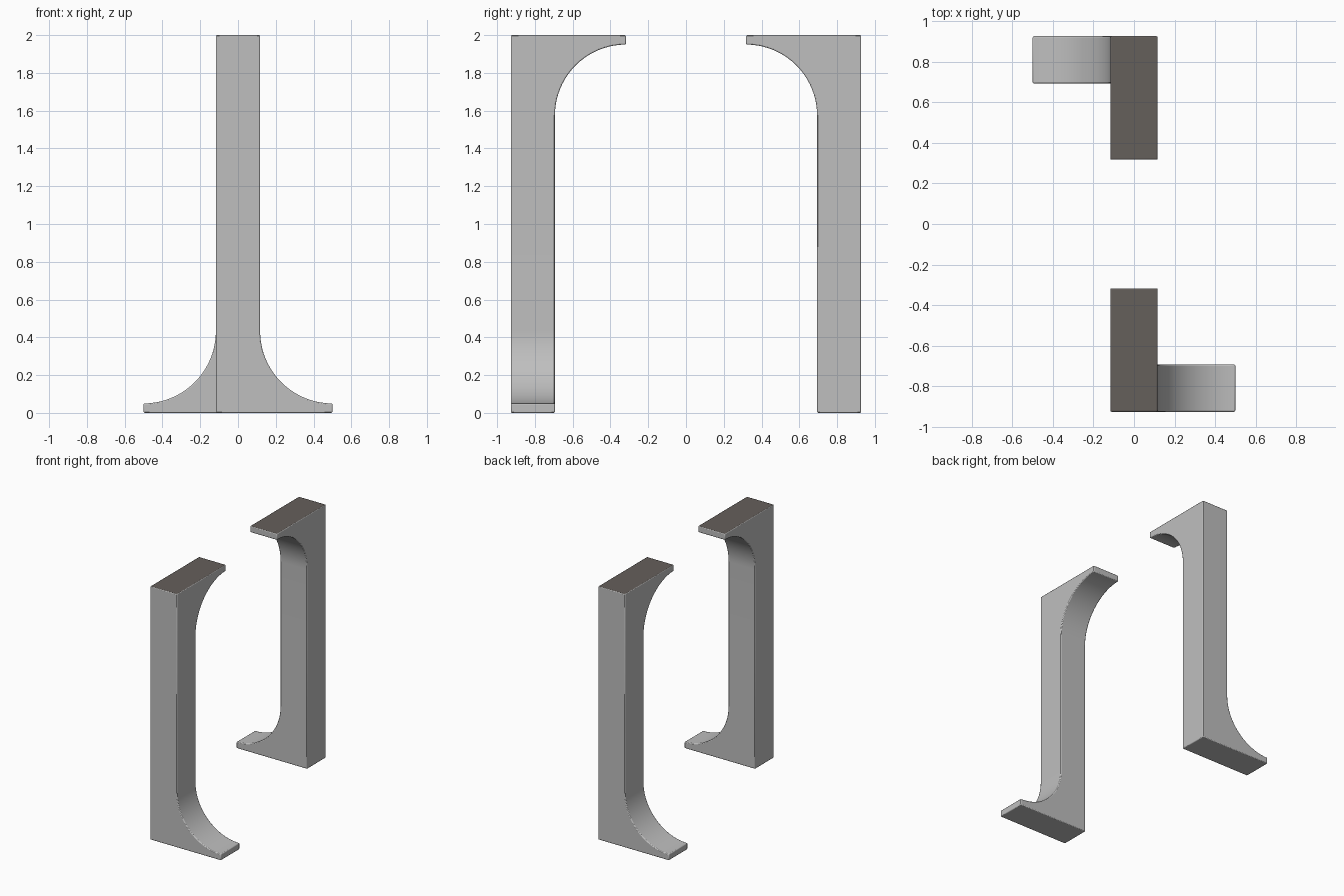
import bpy, bmesh, math
from mathutils import Matrix

if "Cube" in bpy.data.objects:
    bpy.data.objects.remove(bpy.data.objects["Cube"])

HALF = 0.117             # half width of the square post
Y_OUT, Y_IN = -0.927, -0.694
FOOT_X, ARM_Y = 0.5, -0.318
LIP, HEIGHT, MID = 0.05, 2.0, 1.0
STEPS = 20


def material(name, rgb):
    m = bpy.data.materials.new(name)
    m.diffuse_color = (*rgb, 1)
    m.use_nodes = True
    m.node_tree.nodes["Principled BSDF"].inputs["Base Color"].default_value = m.diffuse_color
    return m


grey = material("light grey", (0.52, 0.52, 0.52))
dark = material("dark warm grey", (0.13, 0.115, 0.105))


def flared_profile(back, front, tip):
    """Half post (u, height) flaring to a thin lip at height 0."""
    ru, rv = tip - front, tip - front
    pts = [(front, MID)]
    for i in range(STEPS + 1):
        a = math.pi / 2 * i / STEPS
        pts.append((tip - ru * math.cos(a), LIP + rv - rv * math.sin(a)))
    return pts + [(tip, 0), (back, 0), (back, MID)]


def extrude(bm, ring_a, ring_b):
    """Close two matching outlines, leaving the post's cut end open."""
    a = [bm.verts.new(p) for p in ring_a]
    b = [bm.verts.new(p) for p in ring_b]
    bm.faces.new(a)
    bm.faces.new(b[::-1])
    for i in range(len(a) - 1):
        bm.faces.new((a[i], a[i + 1], b[i + 1], b[i]))


def bracket_post(name, angle):
    bm = bmesh.new()
    # lower half: foot flares sideways
    foot = flared_profile(-HALF, HALF, FOOT_X)
    extrude(bm, [(u, Y_OUT, v) for u, v in foot], [(u, Y_IN, v) for u, v in foot])
    # upper half: arm flares towards the centre
    arm = flared_profile(Y_OUT, Y_IN, ARM_Y)
    extrude(bm, [(-HALF, u, HEIGHT - v) for u, v in arm],
            [(HALF, u, HEIGHT - v) for u, v in arm])
    bmesh.ops.remove_doubles(bm, verts=bm.verts, dist=1e-4)
    bmesh.ops.recalc_face_normals(bm, faces=bm.faces)
    # dark top surface
    for f in bm.faces:
        f.material_index = int(f.normal.z > 0.9 and f.calc_center_median().z > 1.9)
    bmesh.ops.transform(bm, matrix=Matrix.Rotation(angle, 4, 'Z'), verts=bm.verts)
    me = bpy.data.meshes.new(name)
    bm.to_mesh(me)
    bm.free()
    me.materials.append(grey)
    me.materials.append(dark)
    ob = bpy.data.objects.new(name, me)
    bpy.context.collection.objects.link(ob)
    # slightly softened edges
    bev = ob.modifiers.new("soft edges", 'BEVEL')
    bev.width, bev.segments, bev.limit_method = 0.006, 2, 'ANGLE'
    bev.angle_limit = math.radians(40)
    bpy.ops.object.select_all(action='DESELECT')
    ob.select_set(True)
    bpy.context.view_layer.objects.active = ob
    bpy.ops.object.shade_smooth_by_angle(angle=math.radians(30))


# two posts, half a turn apart
bracket_post("front_bracket_post", 0)
bracket_post("back_bracket_post", math.pi)
